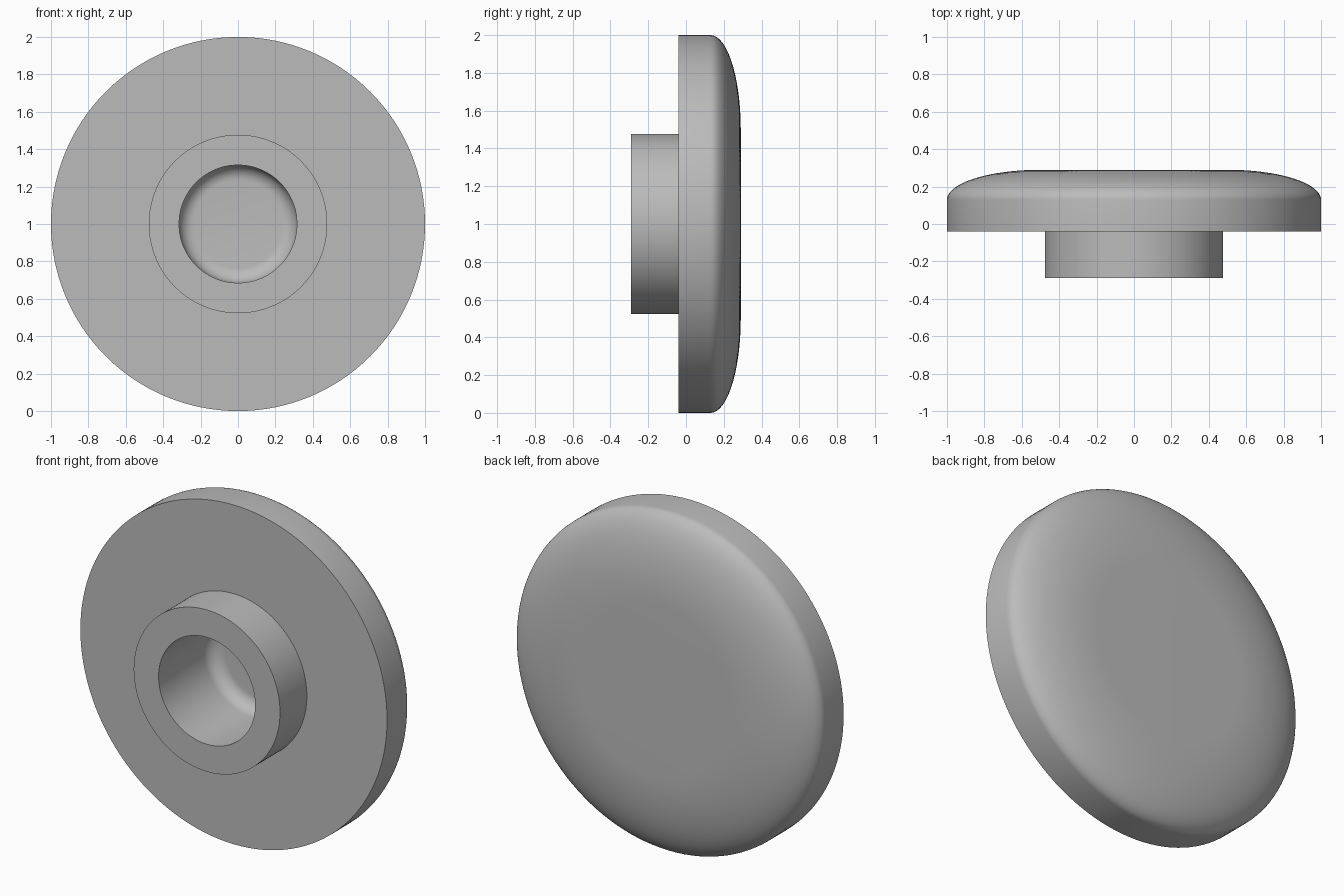
import bpy, bmesh, math

if "Cube" in bpy.data.objects:
    bpy.data.objects.remove(bpy.data.objects["Cube"], do_unlink=True)

grey = bpy.data.materials.new("plain grey")
grey.use_nodes = True
colour = (0.5, 0.5, 0.5, 1)
grey.diffuse_color = colour
grey.node_tree.nodes["Principled BSDF"].inputs["Base Color"].default_value = colour


def arc(r, y, a, b, steps):
    """Quarter ellipse from the outer radius round to the back, as (radius, y)."""
    angles = [math.pi / 2 * i / steps for i in range(steps + 1)]
    return [(r + a * math.cos(t), y + b * math.sin(t)) for t in angles]


def lathe(name, profile, segments):
    """Spin a (radius, y) profile about the horizontal axis at z = 1."""
    bm = bmesh.new()
    verts = [bm.verts.new((r, y, 1)) for r, y in profile]
    edges = [bm.edges.new(pair) for pair in zip(verts, verts[1:])]
    bmesh.ops.spin(bm, geom=verts + edges, cent=(0, 0, 1), axis=(0, 1, 0),
                   angle=math.tau, steps=segments, use_duplicate=False)
    bmesh.ops.remove_doubles(bm, verts=bm.verts, dist=0.0001)
    bmesh.ops.recalc_face_normals(bm, faces=bm.faces)
    mesh = bpy.data.meshes.new(name)
    bm.to_mesh(mesh)
    bm.free()
    mesh.materials.append(grey)
    obj = bpy.data.objects.new(name, mesh)
    bpy.context.collection.objects.link(obj)
    bpy.ops.object.select_all(action="DESELECT")
    obj.select_set(True)
    bpy.context.view_layer.objects.active = obj
    bpy.ops.object.shade_smooth_by_angle(angle=math.radians(35))
    return obj


# Blind bore with a rounded floor, then the hub and the flat front of the disc
bore = [(0, 0.21)] + arc(0.235, 0.13, 0.08, 0.08, 8)[::-1] + [(0.315, -0.29)]
hub = [(0.477, -0.29), (0.477, -0.04)]
# Straight rim and softly domed back
cap = [(1, -0.04)] + arc(0.5, 0.13, 0.5, 0.16, 20) + [(0, 0.29)]

lathe("domed_knob", bore + hub + cap, 128)
